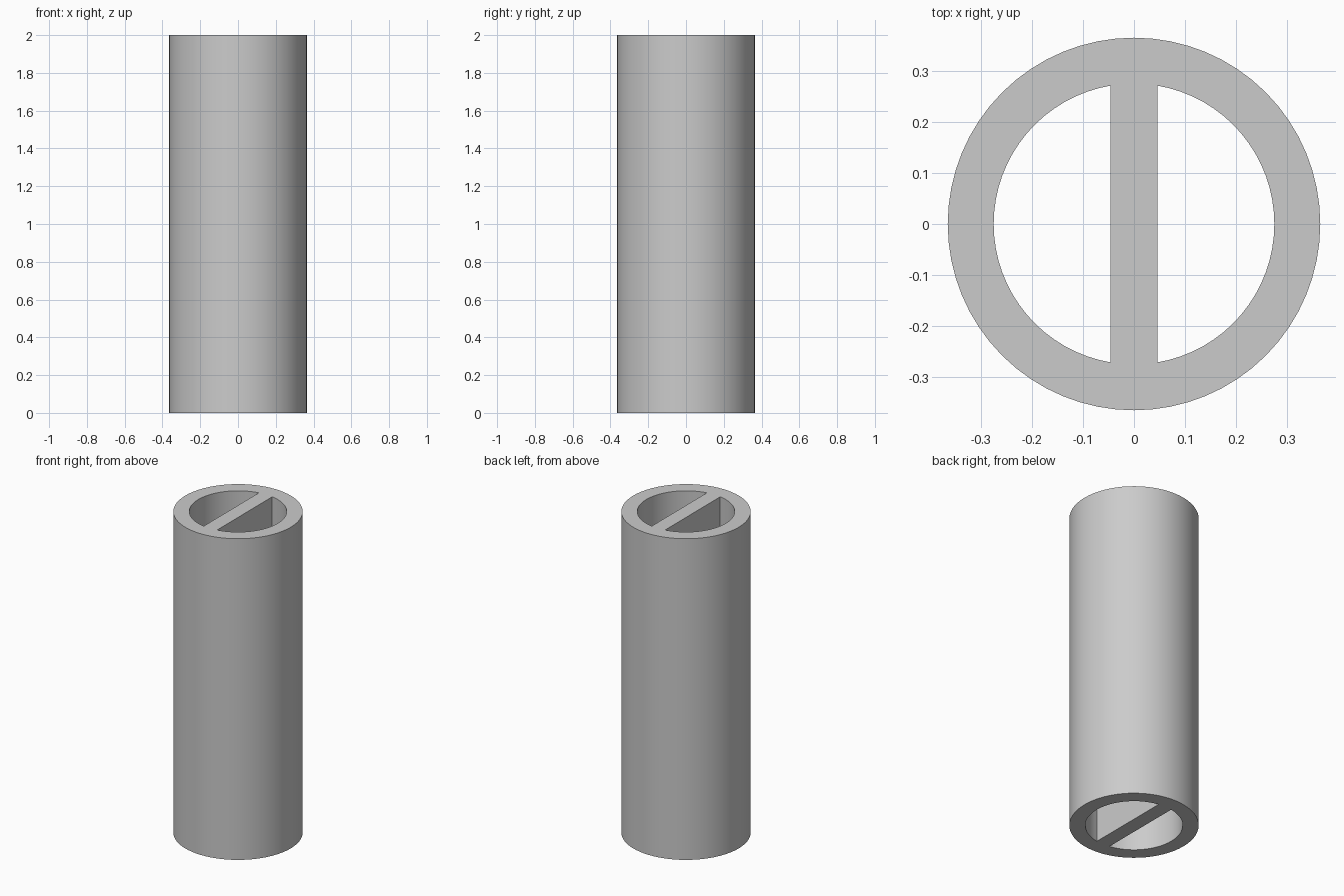
import bpy, bmesh, math

HEIGHT = 2.0
OUTER = 0.365
INNER = 0.275
HALF_BAR = 0.046
SIDES = 64

cube = bpy.data.objects.get("Cube")
if cube:
    bpy.data.objects.remove(cube, do_unlink=True)

grey = bpy.data.materials.new("light grey")
grey.use_nodes = True
colour = (0.6, 0.6, 0.6, 1.0)
grey.diffuse_color = colour
grey.node_tree.nodes["Principled BSDF"].inputs["Base Color"].default_value = colour


def arc(radius, start, end, steps):
    """Points along an arc, both ends included."""
    angles = [start + (end - start) * i / steps for i in range(steps + 1)]
    return [(radius * math.cos(a), radius * math.sin(a)) for a in angles]


# Cross-section outlines: round wall and two D-shaped channels beside the divider
limit = math.acos(HALF_BAR / INNER)
right_channel = arc(INNER, -limit, limit, SIDES // 2)
left_channel = [(-x, -y) for x, y in right_channel]
wall = arc(OUTER, 0, 2 * math.pi, SIDES)[:-1]

bm = bmesh.new()
edges = []
for outline in (wall, right_channel, left_channel):
    verts = [bm.verts.new((x, y, 0)) for x, y in outline]
    edges += [bm.edges.new((v, verts[(i + 1) % len(verts)])) for i, v in enumerate(verts)]

# Fill the section and raise it to full height
bmesh.ops.triangle_fill(bm, use_beauty=True, use_dissolve=False, edges=edges, normal=(0, 0, 1))
raised = bmesh.ops.extrude_face_region(bm, geom=bm.faces[:], use_keep_orig=True)
top = [g for g in raised["geom"] if isinstance(g, bmesh.types.BMVert)]
bmesh.ops.translate(bm, verts=top, vec=(0, 0, HEIGHT))
bmesh.ops.recalc_face_normals(bm, faces=bm.faces[:])

mesh = bpy.data.meshes.new("divided_tube")
bm.to_mesh(mesh)
bm.free()
mesh.materials.append(grey)
tube = bpy.data.objects.new("divided_tube", mesh)
bpy.context.collection.objects.link(tube)

# Smooth round walls with crisp rims and divider edges
bpy.context.view_layer.objects.active = tube
tube.select_set(True)
bpy.ops.object.shade_smooth_by_angle(angle=math.radians(30))
